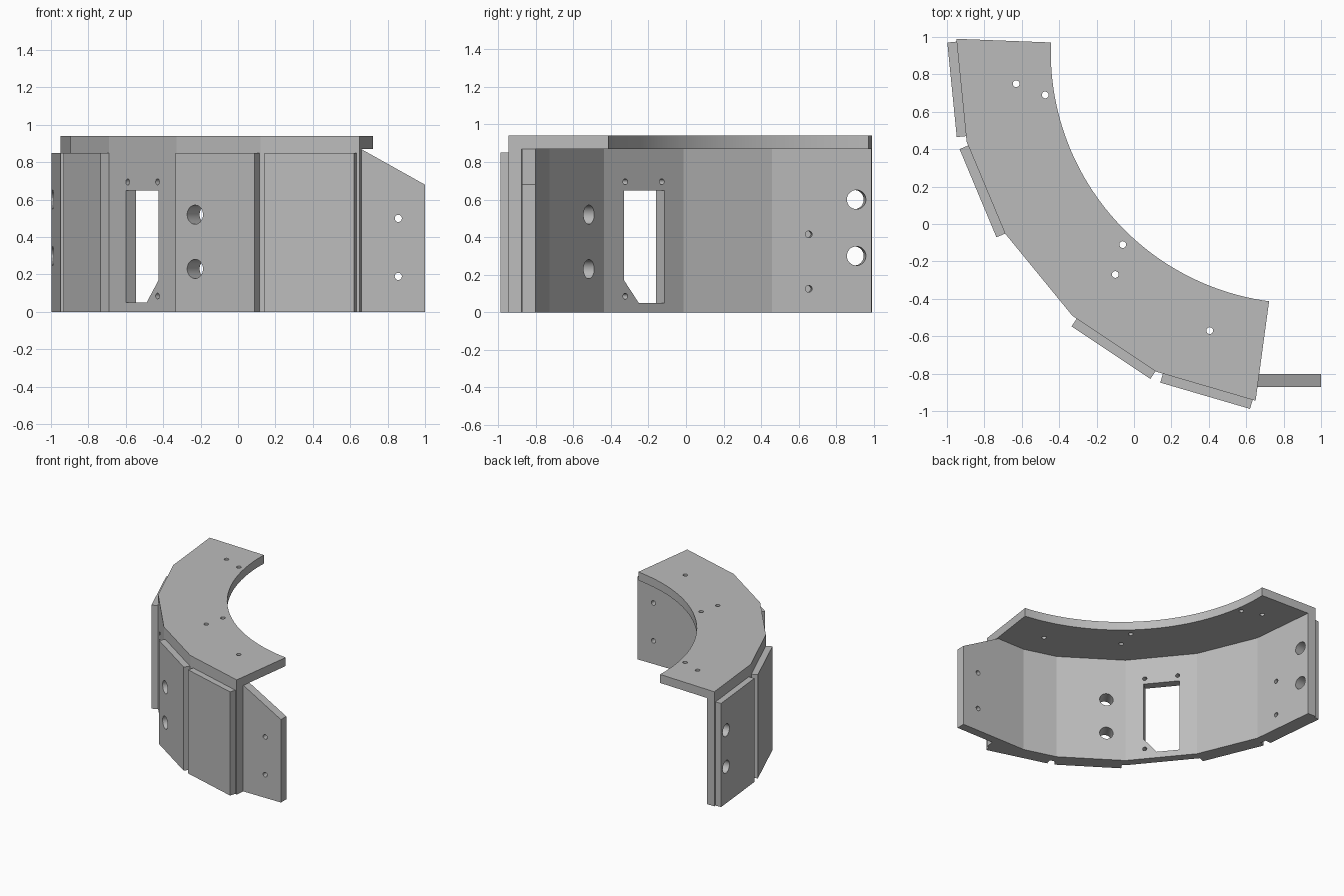
import bpy, bmesh, math
from mathutils import Vector as V

if "Cube" in bpy.data.objects:
    bpy.data.objects.remove(bpy.data.objects["Cube"])

grey = bpy.data.materials.new("plain grey")
grey.diffuse_color = (0.5, 0.5, 0.5, 1)
grey.use_nodes = True
grey.node_tree.nodes["Principled BSDF"].inputs["Base Color"].default_value = grey.diffuse_color
X, Y, Z = V((1, 0, 0)), V((0, 1, 0)), V((0, 0, 1))


def prism(name, pts, depth, o=V((0, 0, 0)), u=X, v=Y):
    """Extrude a 2D outline lying in the u, v frame at o by the vector depth."""
    bm = bmesh.new()
    face = bm.faces.new([bm.verts.new(o + u * a + v * b) for a, b in pts])
    ext = bmesh.ops.extrude_face_region(bm, geom=[face])
    moved = [g for g in ext["geom"] if isinstance(g, bmesh.types.BMVert)]
    bmesh.ops.translate(bm, verts=moved, vec=depth)
    bmesh.ops.recalc_face_normals(bm, faces=bm.faces)
    mesh = bpy.data.meshes.new(name)
    bm.to_mesh(mesh)
    bm.free()
    mesh.materials.append(grey)
    ob = bpy.data.objects.new(name, mesh)
    bpy.context.collection.objects.link(ob)
    return ob


def hole(center, axis, r, length=0.4):
    """Round cutter centred on a point."""
    axis = axis.normalized()
    u = axis.orthogonal().normalized()
    w = axis.cross(u)
    ring = [(r * math.cos(i * math.tau / 32), r * math.sin(i * math.tau / 32)) for i in range(32)]
    return prism("hole_cutter", ring, axis * length, center - axis * length / 2, u, w)


def cut(targets, cutters):
    for ob in targets:
        bpy.context.view_layer.objects.active = ob
        for c in cutters:
            m = ob.modifiers.new("cut", 'BOOLEAN')
            m.operation, m.solver, m.object = 'DIFFERENCE', 'EXACT', c
            bpy.ops.object.modifier_apply(modifier=m.name)
    for c in cutters:
        bpy.data.objects.remove(c)


def smooth(ob):
    bpy.ops.object.select_all(action='DESELECT')
    ob.select_set(True)
    bpy.context.view_layer.objects.active = ob
    bpy.ops.object.shade_smooth_by_angle(angle=math.radians(15))


# Faceted outer outline, with direction and inward normal of each segment
outer = [V((x, y, 0)) for x, y in
         [(-0.95, 0.99), (-0.895, 0.44), (-0.69, -0.05), (-0.33, -0.49), (0.12, -0.79), (0.65, -0.945)]]
dirs = [(b - a).normalized() for a, b in zip(outer, outer[1:])]
norms = [V((-d.y, d.x, 0)) for d in dirs]


def on_seg(i, s, z=0.0, out=0.0):
    """Point on segment i at distance s along it and height z."""
    return outer[i] + dirs[i] * s - norms[i] * out + Z * z


# Top plate with a round inner edge
cx, cy, r = 0.9, 0.92, 1.345
a0, a1 = math.atan2(-1.35, -0.18), math.atan2(0.05, -1.33) - math.tau
arc = [(cx + r * math.cos(a0 + (a1 - a0) * i / 48), cy + r * math.sin(a0 + (a1 - a0) * i / 48))
       for i in range(49)]
plate = prism("top_plate", [(p.x, p.y) for p in outer] + arc, Z * 0.07, Z * 0.87)
cut([plate], [hole(V((x, y, 0.9)), Z, 0.018) for x, y in
              [(-0.63, 0.75), (-0.475, 0.69), (-0.06, -0.11), (-0.1, -0.27), (0.405, -0.57)]])

# Faceted wall below the plate, mitred at its corners
T = 0.07
ends = [V((0.52, -0.02, 0)).normalized(), V((0.07, 0.515, 0)).normalized()]
inner = [outer[0] + ends[0] * T]
for i in range(1, 5):
    n1, n2 = norms[i - 1], norms[i]
    inner.append(outer[i] + (n1 + n2) * T / (1 + n1.dot(n2)))
inner.append(outer[5] + ends[1] * T)
wall = prism("curved_wall", [(p.x, p.y) for p in outer + inner[::-1]], Z * 0.87)

# Raised pads on the outside of four segments
pads = {}
for i, s0, s1 in [(0, 0.015, 0.523), (1, 0.022, 0.533), (3, 0.029, 0.535), (4, 0.036, 0.536)]:
    pads[i] = prism("outer_pad", [(s0, 0), (s1, 0), (s1, 0.05), (s0, 0.05)], Z * 0.85,
                    outer[i], dirs[i], -norms[i])

# Large mounting holes through wall and pad
cut([wall, pads[0]], [hole(on_seg(0, 0.09, z), norms[0], 0.051) for z in (0.3, 0.6)])
cut([wall, pads[3]], [hole(on_seg(3, 0.154, z), norms[3], 0.051) for z in (0.23, 0.52)])

# Small blind holes, window with a clipped corner, and its screw holes
cuts = [hole(on_seg(0, 0.345, z), norms[0], 0.018) for z in (0.125, 0.415)]
cuts += [hole(on_seg(2, s, z), norms[2], 0.016)
         for s, z in [(0.158, 0.695), (0.41, 0.695), (0.41, 0.085)]]
cuts.append(prism("window_cutter", [(0.142, 0.05), (0.318, 0.05), (0.419, 0.17), (0.419, 0.648), (0.142, 0.648)],
                  norms[2] * 0.3, on_seg(2, 0, 0, 0.1), dirs[2], Z))
cut([wall], cuts)

# Side flange with a sloping top
flange = prism("side_flange", [(0.41, 0), (1, 0), (1, 0.68), (0.66, 0.87), (0.41, 0.87)],
               Y * 0.07, V((0, -0.872, 0)), X, Z)
cut([flange], [hole(V((0.857, -0.84, z)), Y, 0.019) for z in (0.19, 0.5)])

for ob in [plate, wall, flange, *pads.values()]:
    smooth(ob)
